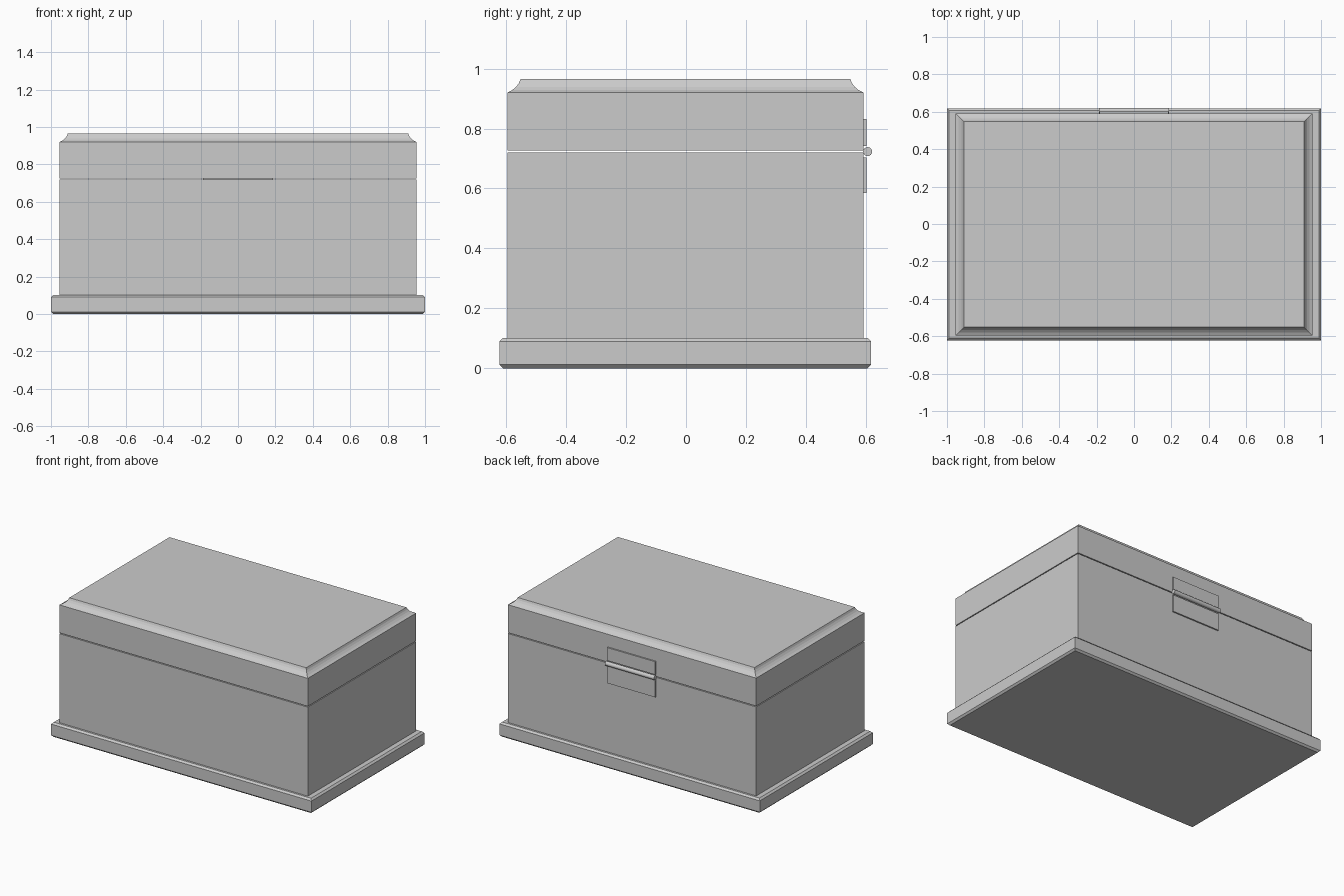
import bpy, bmesh, math

if "Cube" in bpy.data.objects:
    bpy.data.objects.remove(bpy.data.objects["Cube"])

Y0 = -0.002  # box sits slightly forward of the hinge


def stack(name, hx, hy, profile, cy=Y0):
    """Closed solid from rectangular loops; profile = (inset, z) pairs, bottom to top."""
    bm = bmesh.new()
    loops = []
    for inset, z in profile:
        x, y = hx - inset, hy - inset
        loops.append([bm.verts.new((sx * x, cy + sy * y, z))
                      for sx, sy in ((-1, -1), (1, -1), (1, 1), (-1, 1))])
    bm.faces.new(loops[0][::-1])
    bm.faces.new(loops[-1])
    for a, b in zip(loops, loops[1:]):
        for i in range(4):
            j = (i + 1) % 4
            bm.faces.new((a[i], a[j], b[j], b[i]))
    mesh = bpy.data.meshes.new(name)
    bm.to_mesh(mesh)
    bm.free()
    obj = bpy.data.objects.new(name, mesh)
    bpy.context.collection.objects.link(obj)
    return obj


# Plinth with chamfered edges
stack("base", 1.0, 0.62, [(0.012, 0), (0, 0.012), (0, 0.09), (0.012, 0.102)])

# Body and lid, separated by a thin gap
stack("body", 0.954, 0.594, [(0, 0.10), (0, 0.720)])
stack("lid", 0.954, 0.594, [(0, 0.726), (0, 0.92), (0.016, 0.928),
                            (0.029, 0.939), (0.038, 0.951), (0.044, 0.965)])

# Hinge leaves on the back
for name, z0, z1 in (("hinge_leaf_lower", 0.585, 0.703), ("hinge_leaf_upper", 0.742, 0.832)):
    stack(name, 0.185, 0.006, [(0, z0), (0, z1)], cy=0.596)

# Hinge pin
bpy.ops.mesh.primitive_cylinder_add(vertices=16, radius=0.015, depth=0.376,
                                    location=(0, 0.606, 0.723),
                                    rotation=(0, math.pi / 2, 0))
pin = bpy.context.object
pin.name = "hinge_pin"
bpy.ops.object.shade_smooth_by_angle()
